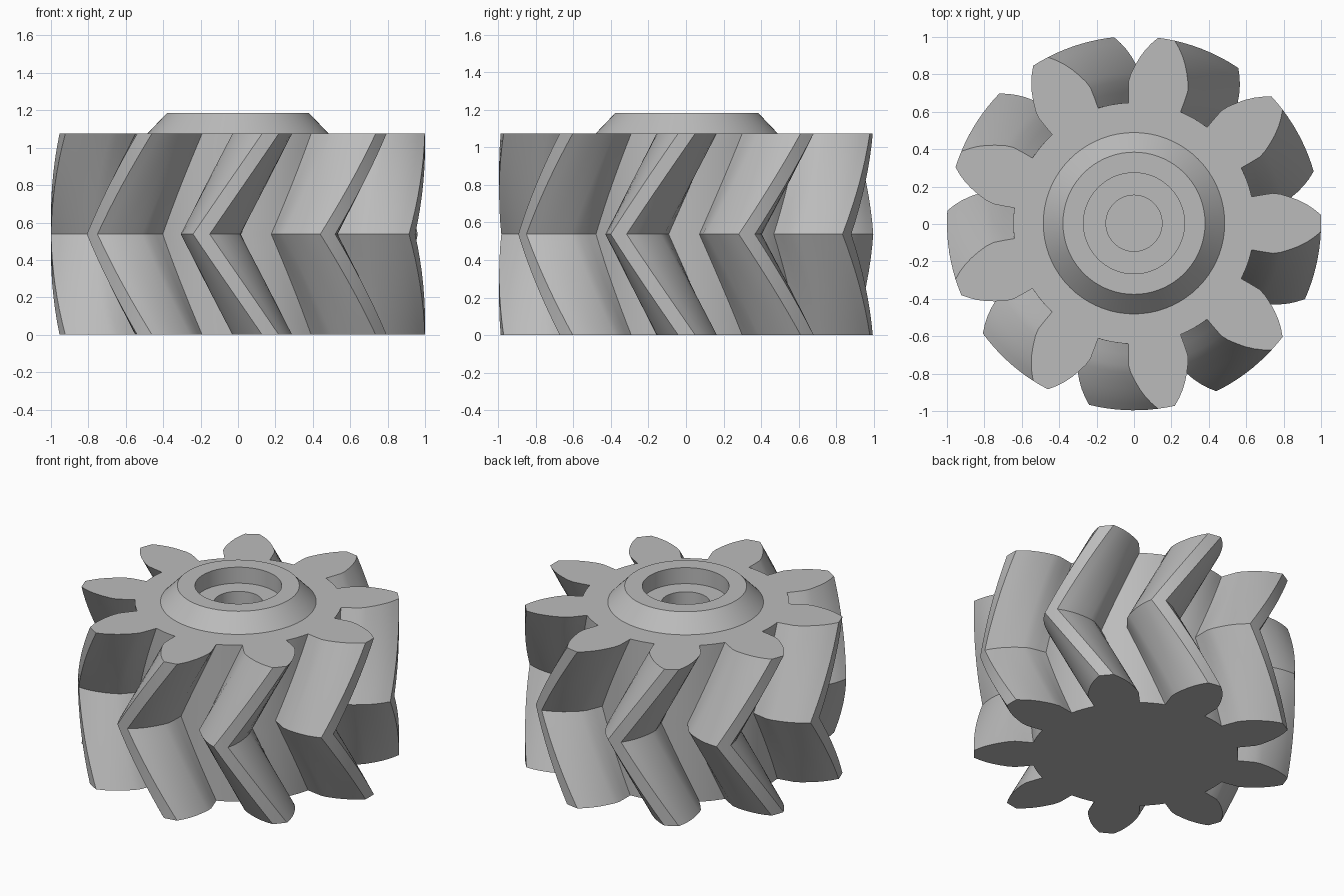
import bpy
import bmesh
from math import radians, cos, sin

cube = bpy.data.objects.get("Cube")
if cube:
    bpy.data.objects.remove(cube, do_unlink=True)

TEETH = 9
HEIGHT = 1.075
TWIST = radians(-21.3)
STEPS = 8          # layers in each half of the herringbone
CENTRE_Y = 0.004

steel = bpy.data.materials.new("grey_steel")
steel.use_nodes = True
COLOUR = (0.5, 0.5, 0.5, 1)
steel.diffuse_color = COLOUR
steel.node_tree.nodes["Principled BSDF"].inputs["Base Color"].default_value = COLOUR


def loft(name, rings, cap_first=False, cap_last=False):
    """Skin a stack of closed rings, each a list of points with equal counts."""
    bm = bmesh.new()
    loops = [[bm.verts.new(p) for p in ring] for ring in rings]
    for low, high in zip(loops, loops[1:]):
        for i in range(len(low)):
            j = (i + 1) % len(low)
            bm.faces.new((low[i], low[j], high[j], high[i]))
    if cap_first:
        bm.faces.new(loops[0][::-1])
    if cap_last:
        bm.faces.new(loops[-1])
    mesh = bpy.data.meshes.new(name)
    bm.to_mesh(mesh)
    bm.free()
    mesh.materials.append(steel)
    obj = bpy.data.objects.new(name, mesh)
    obj.location.y = CENTRE_Y
    bpy.context.collection.objects.link(obj)
    bpy.ops.object.select_all(action="DESELECT")
    obj.select_set(True)
    bpy.context.view_layer.objects.active = obj
    bpy.ops.object.shade_smooth_by_angle(angle=radians(25))
    return obj


def ring(polar, z, turn=0.0):
    return [(r * cos(a + turn), r * sin(a + turn), z) for r, a in polar]


# Half tooth, from the tip to the root: radius and angle in degrees
half = [(1.0, 2.6), (0.965, 4.5), (0.93, 6.2), (0.89, 7.9), (0.85, 9.4),
        (0.80, 11.2), (0.76, 12.2), (0.70, 12.5), (0.645, 12.7), (0.645, 16.4)]
tooth = [(r, -a) for r, a in reversed(half)] + [(1.0, 0)] + half + [(0.645, 20)]
profile = [(r, radians(a + k * 360 / TEETH)) for k in range(TEETH) for r, a in tooth]

# Herringbone body, twisting one way up to the middle and back again
layers = []
for i in range(2 * STEPS + 1):
    turn = TWIST * (1 - abs(i - STEPS) / STEPS)
    layers.append(ring(profile, HEIGHT * i / (2 * STEPS), turn))
# Top face runs in under the hub
layers.append(ring([(0.4, a) for r, a in profile], HEIGHT))
loft("herringbone_gear_body", layers, cap_first=True)

# Conical hub with a stepped bore
SEGMENTS = 72
hub_section = [(0.485, HEIGHT), (0.38, 1.185), (0.27, 1.185),
               (0.27, HEIGHT), (0.15, HEIGHT), (0.15, 0.54)]
circle = [radians(360 * i / SEGMENTS) for i in range(SEGMENTS)]
loft("hub_and_bore", [ring([(r, a) for a in circle], z) for r, z in hub_section],
     cap_last=True)
